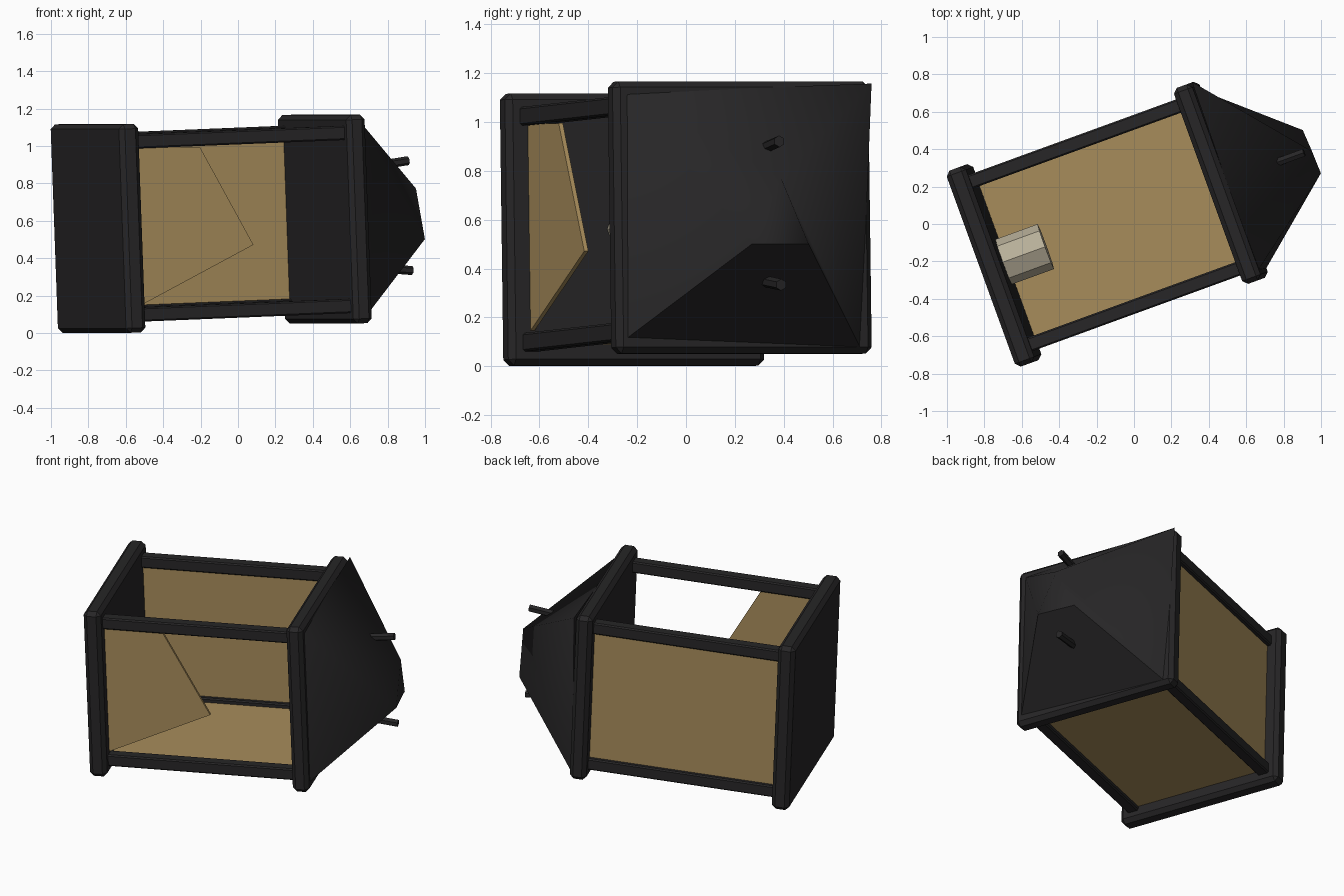
import bpy, bmesh, math
from mathutils import Matrix, Vector

if "Cube" in bpy.data.objects:
    bpy.data.objects.remove(bpy.data.objects["Cube"])

# Lantern is built upright (local z = its axis), then laid on its side
TILT, YAW = math.radians(2.2), math.radians(20)
ct, st, cy, sy = math.cos(TILT), math.sin(TILT), math.cos(YAW), math.sin(YAW)
side = Vector((-sy, cy, 0))
up = Vector((-st * cy, -st * sy, ct))
axis = Vector((ct * cy, ct * sy, st))
LAY = Matrix.Translation((-0.80, -0.24, 0.557)) @ Matrix((side, up, axis)).transposed().to_4x4()


def material(name, rgb):
    m = bpy.data.materials.new(name)
    m.diffuse_color = (*rgb, 1)
    m.use_nodes = True
    m.node_tree.nodes["Principled BSDF"].inputs["Base Color"].default_value = m.diffuse_color
    return m


IRON = material("dark_iron", (0.02, 0.019, 0.02))
GLASS = material("amber_pane", (0.39, 0.265, 0.105))
WAX = material("wax", (0.48, 0.43, 0.32))


def finish(name, bm, mat):
    bmesh.ops.recalc_face_normals(bm, faces=bm.faces[:])
    bm.transform(LAY)
    me = bpy.data.meshes.new(name)
    bm.to_mesh(me)
    bm.free()
    me.materials.append(mat)
    ob = bpy.data.objects.new(name, me)
    bpy.context.collection.objects.link(ob)
    return ob


def box(name, lo, hi, mat, bevel=0):
    bm = bmesh.new()
    lo, hi = Vector(lo), Vector(hi)
    bmesh.ops.create_cube(bm, size=1, matrix=Matrix.Translation((lo + hi) / 2) @ Matrix.Diagonal((*(hi - lo), 1)))
    if bevel:
        bmesh.ops.bevel(bm, geom=bm.edges[:], offset=bevel, segments=1, affect='EDGES')
    return finish(name, bm, mat)


def rod(name, p, q, radius, sides, mat, spin=0):
    bm = bmesh.new()
    p, q = Vector(p), Vector(q)
    turn = (q - p).to_track_quat('Z', 'Y').to_matrix().to_4x4()
    bmesh.ops.create_cone(bm, cap_ends=True, segments=sides, radius1=radius, radius2=radius,
                          depth=(q - p).length,
                          matrix=Matrix.Translation((p + q) / 2) @ turn @ Matrix.Rotation(spin, 4, 'Z'))
    return finish(name, bm, mat)


# Base and cap plates
H = 0.5575
box("base_plate", (-H, -H, 0), (H, H, 0.11), IRON, 0.025)
box("cap_plate", (-H, -H, 1.294), (H, H, 1.399), IRON, 0.025)

# Four corner posts
for i, sx in enumerate((-1, 1)):
    for j, sw in enumerate((-1, 1)):
        c = Vector((sx * 0.463, sw * 0.463, 0))
        box(f"corner_post_{i}{j}", c + Vector((-0.038, -0.038, 0.09)), c + Vector((0.038, 0.038, 1.31)), IRON, 0.008)

# Two whole panes
box("back_pane", (0.453, -0.44, 0.1), (0.473, 0.44, 1.3), GLASS)
box("lower_pane", (-0.44, -0.473, 0.1), (0.44, -0.453, 1.3), GLASS)

# Broken front pane
bm = bmesh.new()
shard = [(0.43, 0.1), (0.42, 0.48), (-0.115, 0.765), (-0.42, 0.1)]
face = bm.faces.new([bm.verts.new((-0.468, w, a)) for w, a in shard])
new = bmesh.ops.extrude_face_region(bm, geom=[face])["geom"]
bmesh.ops.translate(bm, verts=[v for v in new if isinstance(v, bmesh.types.BMVert)], vec=(0.018, 0, 0))
finish("broken_pane", bm, GLASS)

# Candle stub
rod("candle", (0, 0, 0.1), (0, 0, 0.35), 0.128, 8, WAX)

# Lopsided roof: square base, three-cornered tip
bm = bmesh.new()
b = [bm.verts.new(p) for p in ((-0.52, -0.50, 1.39), (0.505, -0.54, 1.39), (0.56, 0.547, 1.407), (-0.51, 0.51, 1.39))]
t = [bm.verts.new(p) for p in ((-0.135, -0.127, 1.862), (0.115, -0.127, 1.85), (-0.008, 0.143, 1.868))]
bm.faces.new(b)
lower = bm.faces.new((b[0], b[1], t[1], t[0]))
for f in ((b[1], b[2], t[2], t[1]), (b[2], b[3], t[2]), (b[3], b[0], t[0], t[2]), t):
    bm.faces.new(f).smooth = True
for e in lower.edges:
    e.smooth = False
finish("roof", bm, IRON)

# Pegs that once held the handle
for i, s in enumerate((-1, 1)):
    rod(f"handle_peg_{i}", (0, s * 0.266, 1.58), (0, s * 0.294, 1.832), 0.024, 6, IRON)
